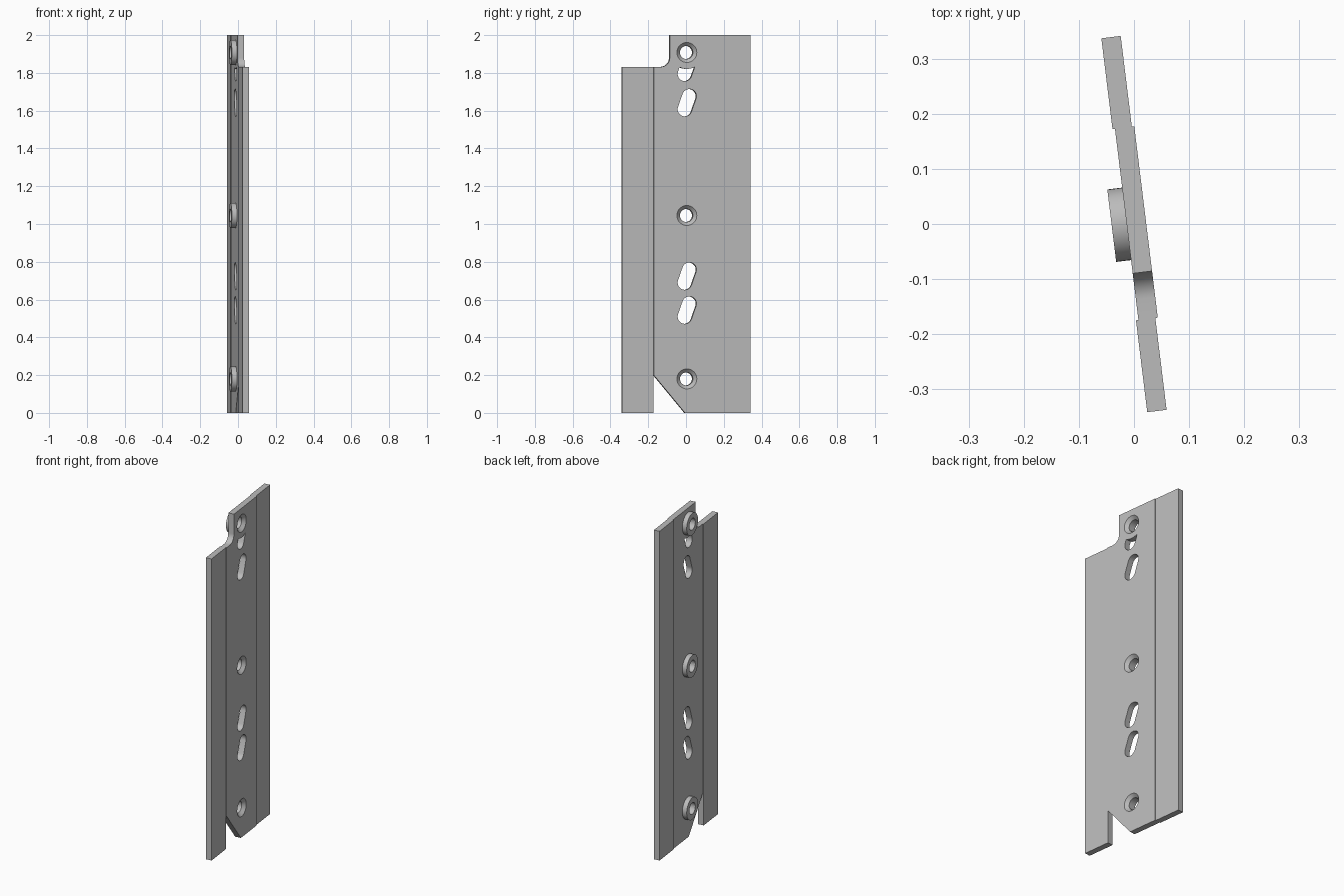
import bpy, bmesh, math
from math import sin, cos, pi, radians

if "Cube" in bpy.data.objects:
    bpy.data.objects.remove(bpy.data.objects["Cube"])

# Local frame: x = plate normal, y = across the plate, z = up
grey = bpy.data.materials.new("steel grey")
grey.diffuse_color = (0.5, 0.5, 0.5, 1)
grey.use_nodes = True
grey.node_tree.nodes["Principled BSDF"].inputs["Base Color"].default_value = grey.diffuse_color


def make(name, rings):
    """Solid from a stack of matching rings of 3D points."""
    bm = bmesh.new()
    loops = [[bm.verts.new(p) for p in ring] for ring in rings]
    n = len(loops[0])
    bm.faces.new(loops[0])
    bm.faces.new(loops[-1])
    for a, b in zip(loops, loops[1:]):
        for i in range(n):
            j = (i + 1) % n
            bm.faces.new((a[i], a[j], b[j], b[i]))
    bmesh.ops.recalc_face_normals(bm, faces=bm.faces[:])
    me = bpy.data.meshes.new(name)
    bm.to_mesh(me)
    bm.free()
    me.materials.append(grey)
    ob = bpy.data.objects.new(name, me)
    bpy.context.collection.objects.link(ob)
    return ob


def slab(name, outline, x0, x1):
    return make(name, [[(x, y, z) for y, z in outline] for x in (x0, x1)])


def turned(name, z, profile, n=40, y=0.002):
    """Round part about the plate normal; profile = (x, radius) pairs."""
    return make(name, [[(x, y + r * cos(2 * pi * i / n), z + r * sin(2 * pi * i / n))
                        for i in range(n)] for x, r in profile])


def combine(ob, tool, op):
    m = ob.modifiers.new("combine", "BOOLEAN")
    m.operation, m.solver, m.object = op, "EXACT", tool
    bpy.context.view_layer.objects.active = ob
    bpy.ops.object.modifier_apply(modifier=m.name)
    bpy.data.objects.remove(tool)


def slot(z, y=0.003, r=0.038, h=0.0345, d=0.0122, n=14):
    """Slanted slot cutter."""
    a = math.atan2(d, h)
    pts = []
    for side in (1, -1):
        start = -a if side == 1 else pi - a
        for i in range(n + 1):
            t = start + pi * i / n
            pts.append((y + side * d + r * cos(t), z + side * h + r * sin(t)))
    return slab("slot_cutter", pts, -0.1, 0.1)


# Middle strip, with rounded top notch and slanted bottom notch
L, R, E, T, F = -0.1745, 0.1765, -0.089, 1.832, 0.048
outline = [(L, 0.2), (-0.008, 0), (R, 0), (R, 2), (E, 2)]
outline += [(E - F + F * cos(t), T + F + F * sin(t))
            for t in [-pi / 2 * i / 10 for i in range(11)]]
outline += [(L, T)]
plate = slab("slotted_plate", outline, -0.014, 0.0215)

# Side strips, set slightly back from the middle
for name, y0, y1, top in (("front_strip", -0.343, L, T), ("back_strip", R, 0.343, 2)):
    strip = slab(name, [(y0, 0), (y1, 0), (y1, top), (y0, top)], -0.0185, 0.017)
    combine(plate, strip, "UNION")

# Round bosses, then countersunk holes through them
holes = (0.18, 1.045, 1.908)
for z in holes:
    combine(plate, turned("boss", z, [(-0.0413, 0.0665), (-0.005, 0.0665)]), "UNION")
for z in holes:
    combine(plate, turned("hole_cutter", z, [(-0.1, 0.0345), (0.003, 0.0345),
                                             (0.0215, 0.053), (0.0315, 0.063)]), "DIFFERENCE")

# Slanted slots; the top one stops short of the upper boss
for z in (0.544, 0.724, 1.642, 1.829):
    cutter = slot(z)
    if z > 1.8:
        combine(cutter, turned("slot_stop", holes[2], [(-0.2, 0.087), (0.2, 0.087)]), "DIFFERENCE")
    combine(plate, cutter, "DIFFERENCE")

# Turn the plate and shade it
plate.rotation_euler.z = radians(7)
plate.location.x = 0.0007
bpy.ops.object.select_all(action="DESELECT")
plate.select_set(True)
bpy.context.view_layer.objects.active = plate
bpy.ops.object.shade_smooth_by_angle(angle=radians(30))
